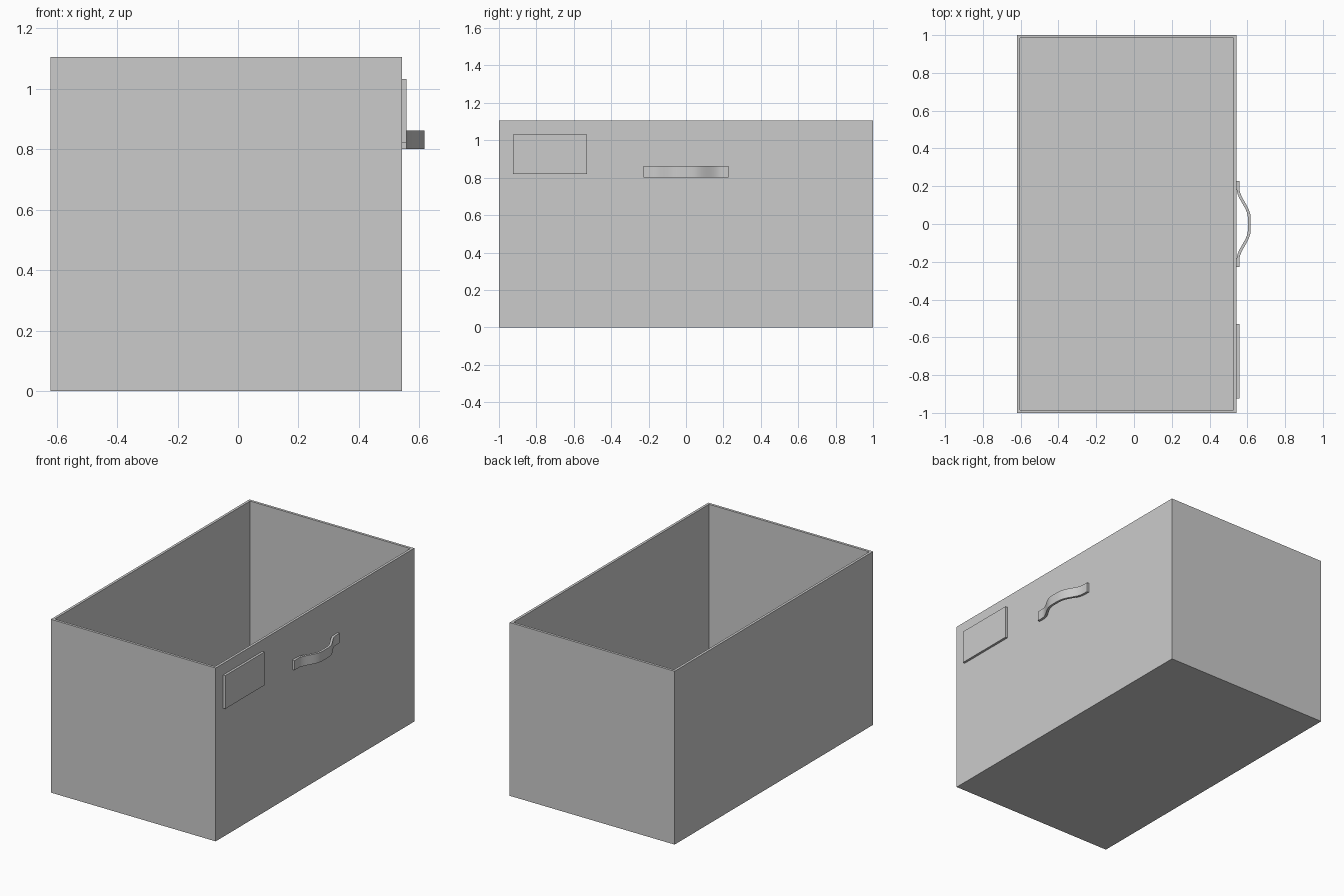
import bpy, bmesh
from math import cos, pi, radians

old = bpy.data.objects.get("Cube")
if old:
    bpy.data.objects.remove(old, do_unlink=True)

grey = bpy.data.materials.new("light_grey")
grey.use_nodes = True
grey.diffuse_color = (0.6, 0.6, 0.6, 1)
grey.node_tree.nodes["Principled BSDF"].inputs["Base Color"].default_value = grey.diffuse_color

LEFT, RIGHT, DEPTH, HEIGHT, WALL = -0.62, 0.543, 1.0, 1.105, 0.023


def finish(bm, name):
    bmesh.ops.recalc_face_normals(bm, faces=bm.faces)
    mesh = bpy.data.meshes.new(name)
    bm.to_mesh(mesh)
    bm.free()
    mesh.materials.append(grey)
    obj = bpy.data.objects.new(name, mesh)
    bpy.context.collection.objects.link(obj)
    return obj


def block(name, low, high):
    bm = bmesh.new()
    bmesh.ops.create_cube(bm, size=1)
    for v in bm.verts:
        v.co = [high[i] if v.co[i] > 0 else low[i] for i in range(3)]
    return bm


# Open box: inset the top face and push it down to the floor
bm = block("drawer_box", (LEFT, -DEPTH, 0), (RIGHT, DEPTH, HEIGHT))
bm.normal_update()
top = max(bm.faces, key=lambda f: f.calc_center_median().z)
bmesh.ops.inset_region(bm, faces=[top], thickness=WALL)
for v in top.verts:
    v.co.z = HEIGHT
pit = bmesh.ops.extrude_face_region(bm, geom=[top])
bmesh.ops.delete(bm, geom=[top], context="FACES_ONLY")
for v in pit["geom"]:
    if isinstance(v, bmesh.types.BMVert):
        v.co.z = WALL
finish(bm, "drawer_box")

# Label plate
finish(block("label_plate", (RIGHT, -0.925, 0.82), (RIGHT + 0.015, -0.53, 1.032)), "label_plate")

# Bowed pull handle: a strip swept along y with flat feet
STRIP, REACH, FOOT, FLAT, END = 0.015, 0.06, 0.19, 0.03, 0.228


def bow(y):
    t = min(max((FOOT - abs(y)) / (FOOT - FLAT), 0), 1)
    return REACH * (1 - cos(pi * t)) / 2


half = [FLAT + (FOOT - FLAT) * i / 10 for i in range(11)] + [END]
path = [-y for y in reversed(half)] + half
inner, outer = [], []
for y in path:
    slope = (bow(y + 0.001) - bow(y - 0.001)) / 0.002
    size = (1 + slope * slope) ** 0.5
    inner.append((RIGHT + bow(y), y))
    outer.append((RIGHT + bow(y) + STRIP / size, y - STRIP * slope / size))
bm = bmesh.new()
rings = []
for a, b in zip(inner, outer):
    rings.append([bm.verts.new((x, y, z)) for (x, y), z in
                  ((a, 0.8), (b, 0.8), (b, 0.862), (a, 0.862))])
for r, s in zip(rings, rings[1:]):
    for i in range(4):
        j = (i + 1) % 4
        bm.faces.new((r[i], r[j], s[j], s[i]))
bm.faces.new(rings[0])
bm.faces.new(rings[-1])
handle = finish(bm, "pull_handle")

# Smooth bend, crisp edges
bpy.ops.object.select_all(action="DESELECT")
handle.select_set(True)
bpy.context.view_layer.objects.active = handle
bpy.ops.object.shade_smooth_by_angle(angle=radians(40))
